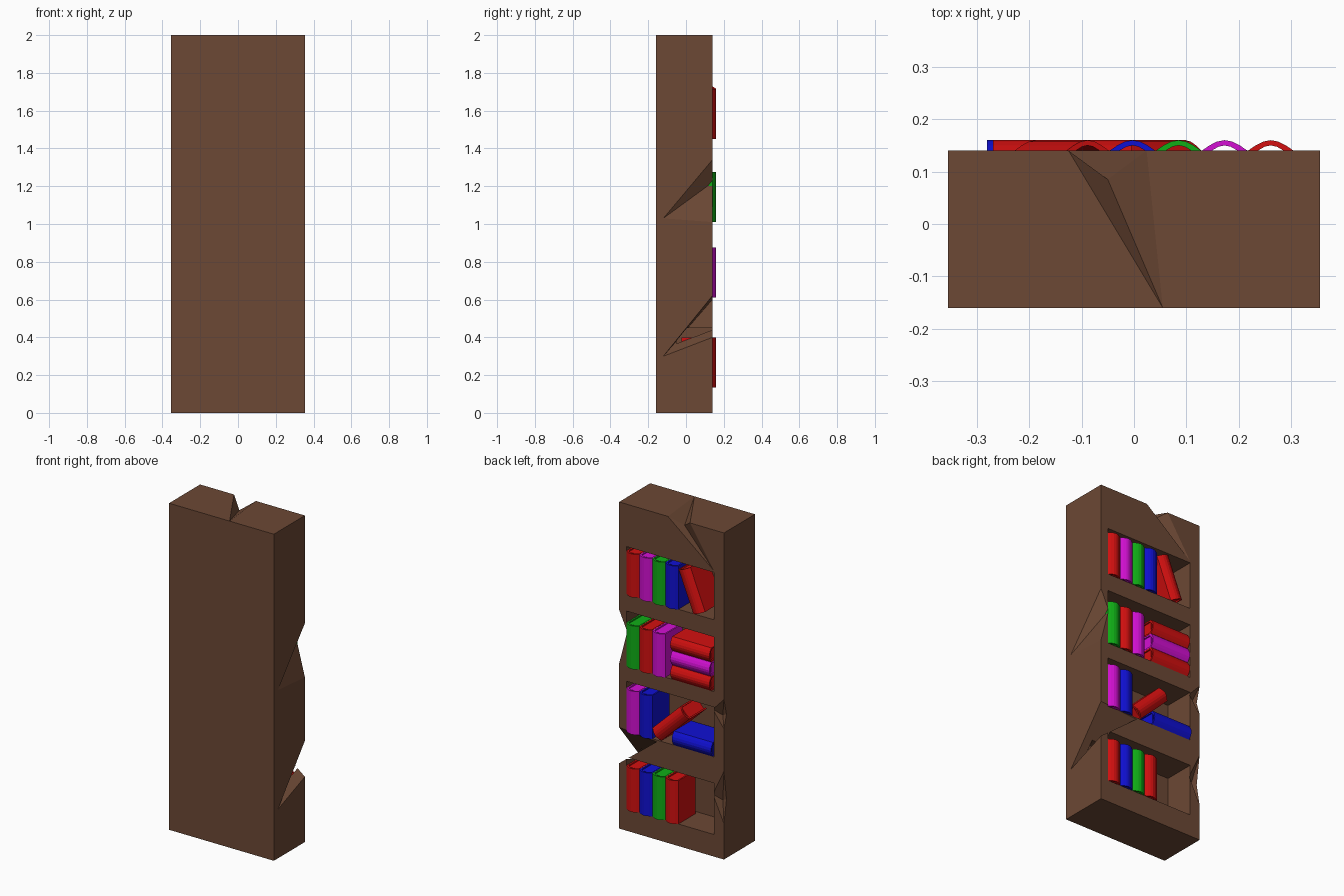
import bpy, bmesh, math
from mathutils import Matrix

if "Cube" in bpy.data.objects:
    bpy.data.objects.remove(bpy.data.objects["Cube"])


def material(name, rgb):
    m = bpy.data.materials.new(name)
    m.diffuse_color = (*rgb, 1)
    m.use_nodes = True
    m.node_tree.nodes["Principled BSDF"].inputs["Base Color"].default_value = m.diffuse_color
    return m


WOOD = material("wood", (0.15, 0.065, 0.035))
COLOURS = {
    "red": material("red", (0.65, 0.005, 0.005)),
    "green": material("green", (0.005, 0.42, 0.008)),
    "blue": material("blue", (0.005, 0.005, 0.65)),
    "magenta": material("magenta", (0.65, 0.005, 0.65)),
}


def finish(bm, name, mat=None):
    bmesh.ops.recalc_face_normals(bm, faces=bm.faces)
    me = bpy.data.meshes.new(name)
    bm.to_mesh(me)
    bm.free()
    ob = bpy.data.objects.new(name, me)
    bpy.context.collection.objects.link(ob)
    if mat:
        me.materials.append(mat)
    return ob


def add_box(bm, lo, hi):
    size = [b - a for a, b in zip(lo, hi)]
    mid = [(a + b) / 2 for a, b in zip(lo, hi)]
    bmesh.ops.create_cube(bm, size=1, matrix=Matrix.Translation(mid) @ Matrix.Diagonal((*size, 1)))


def box(name, lo, hi, mat=None):
    bm = bmesh.new()
    add_box(bm, lo, hi)
    return finish(bm, name, mat)


def hull(name, points):
    bm = bmesh.new()
    for p in points:
        bm.verts.new(p)
    res = bmesh.ops.convex_hull(bm, input=bm.verts)
    inner = [g for g in res["geom_interior"] if isinstance(g, bmesh.types.BMVert)]
    bmesh.ops.delete(bm, geom=inner, context="VERTS")
    return finish(bm, name)


def cut(target, cutter):
    mod = target.modifiers.new("cut", "BOOLEAN")
    mod.operation, mod.solver, mod.object = "DIFFERENCE", "EXACT", cutter
    bpy.context.view_layer.objects.active = target
    bpy.ops.object.modifier_apply(modifier=mod.name)
    bpy.data.objects.remove(cutter)


# Bookcase with four compartments open towards +y
case = box("bookcase", (-0.355, -0.16, 0), (0.355, 0.14, 2), WOOD)
for z0, z1 in ((0.135, 0.45), (0.61, 0.915), (1.01, 1.345), (1.45, 1.74)):
    cut(case, box("opening", (-0.287, -0.05, z0), (0.305, 0.3, z1)))

# Broken wedge in the top board
bm = bmesh.new()
a, b, t, i, k, p = [bm.verts.new(c) for c in (
    (-0.125, 0.14, 2), (0.024, 0.14, 2), (0.055, -0.16, 2),
    (-0.05, 0.085, 1.945), (-0.285, 0.14, 1.752), (-0.05, 0.16, 2.02))]
for f in ((a, t, i), (t, b, i), (a, i, k), (i, b, k), (a, t, p), (t, b, p), (a, p, k), (p, b, k)):
    bm.faces.new(f)
cut(case, finish(bm, "top_crack"))

# Chips along the two open vertical edges
cut(case, hull("chip", [(0.355, 0.14, 1.34), (0.355, 0.14, 1.01), (0.30, 0.14, 1.22),
                        (0.335, 0.105, 1.2), (0.355, -0.12, 1.03), (0.36, 0.145, 1.2)]))
cut(case, hull("chip", [(0.355, 0.14, 0.62), (0.355, 0.14, 0.40), (0.1, 0.14, 0.6),
                        (0.33, 0.09, 0.5), (0.355, -0.12, 0.30), (0.36, 0.145, 0.5)]))
for z, up, down in ((0.88, 0.1, 0.08), (0.36, 0.18, 0.14)):
    cut(case, hull("chip", [(-0.355, 0.14, z + up), (-0.355, 0.14, z - down), (-0.28, 0.14, z + 0.02),
                            (-0.32, 0.10, z - 0.02), (-0.355, 0.115, z), (-0.36, 0.145, z)]))

# Book: U-shaped cover with curved spine and a recessed page block
T, H, BACK = 0.0435, 0.1325, -0.025


def spine(half, base, rise, n=6):
    return [(half * (2 * j / n - 1), base + rise * math.sin(math.pi * j / n)) for j in range(n + 1)]


def book(name, colour, x, z, tilt=0):
    bm = bmesh.new()
    outer = [(-T, BACK)] + spine(T, 0.14, 0.02) + [(T, BACK)]
    w = T - 0.009
    inner = [(-w, BACK)] + spine(w, 0.132, 0.018) + [(w, BACK)]
    rows = [[bm.verts.new((u, v, s * H)) for u, v in loop] for s in (-1, 1) for loop in (outer, inner)]
    ob_, ib_, ot_, it_ = rows
    last = len(outer) - 1
    for j in range(last):
        for r, q in ((ob_, ot_), (it_, ib_), (ib_, ob_), (ot_, it_)):
            bm.faces.new((r[j], r[j + 1], q[j + 1], q[j]))
    for j in (0, last):
        bm.faces.new((ob_[j], ot_[j], it_[j], ib_[j]))
    add_box(bm, (-w, BACK + 0.008, -H + 0.008), (w, 0.132, H - 0.008))
    ob = finish(bm, name, COLOURS[colour])
    ob.location = (x, 0, z)
    ob.rotation_euler = (0, math.radians(tilt), 0)


# Upright books, packed from the +x wall
rows = ((0.135, ("red", "blue", "green", "red")), (0.61, ("magenta", "blue")),
        (1.01, ("green", "red", "magenta")), (1.45, ("red", "magenta", "green", "blue")))
for r, (floor, colours) in enumerate(rows):
    for n, c in enumerate(colours):
        book(f"book_row{r + 1}_{n + 1}", c, 0.261 - n * 0.088, floor + H)

# Leaning books
book("leaning_book_top", "red", -0.138, 1.589, 22)
book("leaning_book_low", "red", 0.003, 0.738, -46)

# Lying books
book("lying_book_low", "blue", -0.148, 0.61 + T, 90)
for n, c in enumerate(("red", "magenta", "red")):
    book(f"stacked_book_{n + 1}", c, -0.137, 1.01 + T + n * 0.088, 90)
